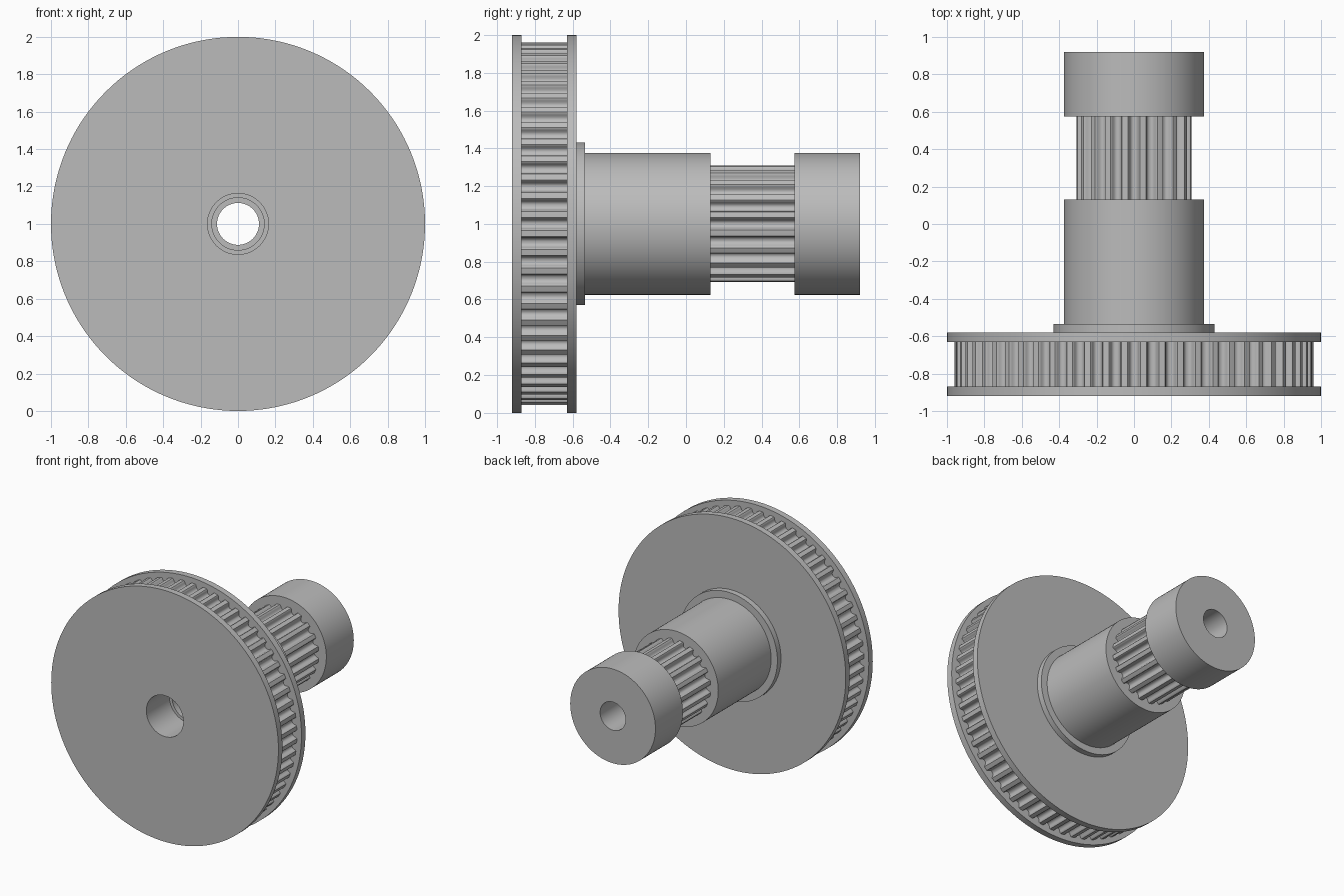
import bpy, bmesh
from math import cos, sin, pi, radians

cube = bpy.data.objects.get("Cube")
if cube:
    bpy.data.objects.remove(cube, do_unlink=True)

metal = bpy.data.materials.new("grey metal")
metal.use_nodes = True
metal.diffuse_color = (0.5, 0.5, 0.5, 1)
metal.node_tree.nodes["Principled BSDF"].inputs["Base Color"].default_value = metal.diffuse_color

AXIS_HEIGHT = 1.0


def round_outline(radius, sides=144):
    return [(2 * pi * i / sides, radius) for i in range(sides)]


def toothed_outline(radius, teeth, depth=0.038):
    # Half a rounded belt groove: (fraction of pitch, fraction of depth)
    half = [(0.06, 1), (0.15, 0.92), (0.22, 0.7), (0.26, 0.4), (0.29, 0.13), (0.34, 0), (0.45, 0)]
    groove = [(-s, d) for s, d in reversed(half)] + half
    pitch = 2 * pi / teeth
    return [((t + s) * pitch, radius - depth * d) for t in range(teeth) for s, d in groove]


def tube(name, front, back, bore, outline):
    """Extrude an outline along y, with a round bore through it."""
    bm = bmesh.new()

    def loop(y, points):
        return [bm.verts.new((r * cos(a), y, AXIS_HEIGHT + r * sin(a))) for a, r in points]

    inner = [(a, bore) for a, r in outline]
    loops = [loop(front, outline), loop(back, outline), loop(back, inner), loop(front, inner)]
    n = len(outline)
    for k in range(4):
        p, q = loops[k], loops[(k + 1) % 4]
        for i in range(n):
            j = (i + 1) % n
            bm.faces.new((p[i], p[j], q[j], q[i]))
    bmesh.ops.recalc_face_normals(bm, faces=bm.faces)
    mesh = bpy.data.meshes.new(name)
    bm.to_mesh(mesh)
    bm.free()
    mesh.materials.append(metal)
    mesh.shade_smooth()
    mesh.set_sharp_from_angle(angle=radians(35))
    obj = bpy.data.objects.new(name, mesh)
    bpy.context.collection.objects.link(obj)
    return obj


# Large belt wheel between two flanges
tube("front_flange", -0.92, -0.87, 0.163, round_outline(1.0))
tube("large_toothed_wheel", -0.87, -0.63, 0.163, toothed_outline(0.96, 60))
tube("rear_flange", -0.63, -0.58, 0.14, round_outline(1.0))

# Hub, small toothed pinion and end cap
tube("collar", -0.58, -0.535, 0.14, round_outline(0.43))
tube("hub", -0.535, 0.13, 0.112, round_outline(0.375))
tube("small_toothed_pinion", 0.13, 0.575, 0.112, toothed_outline(0.31, 20))
tube("end_cap", 0.575, 0.92, 0.112, round_outline(0.375))
